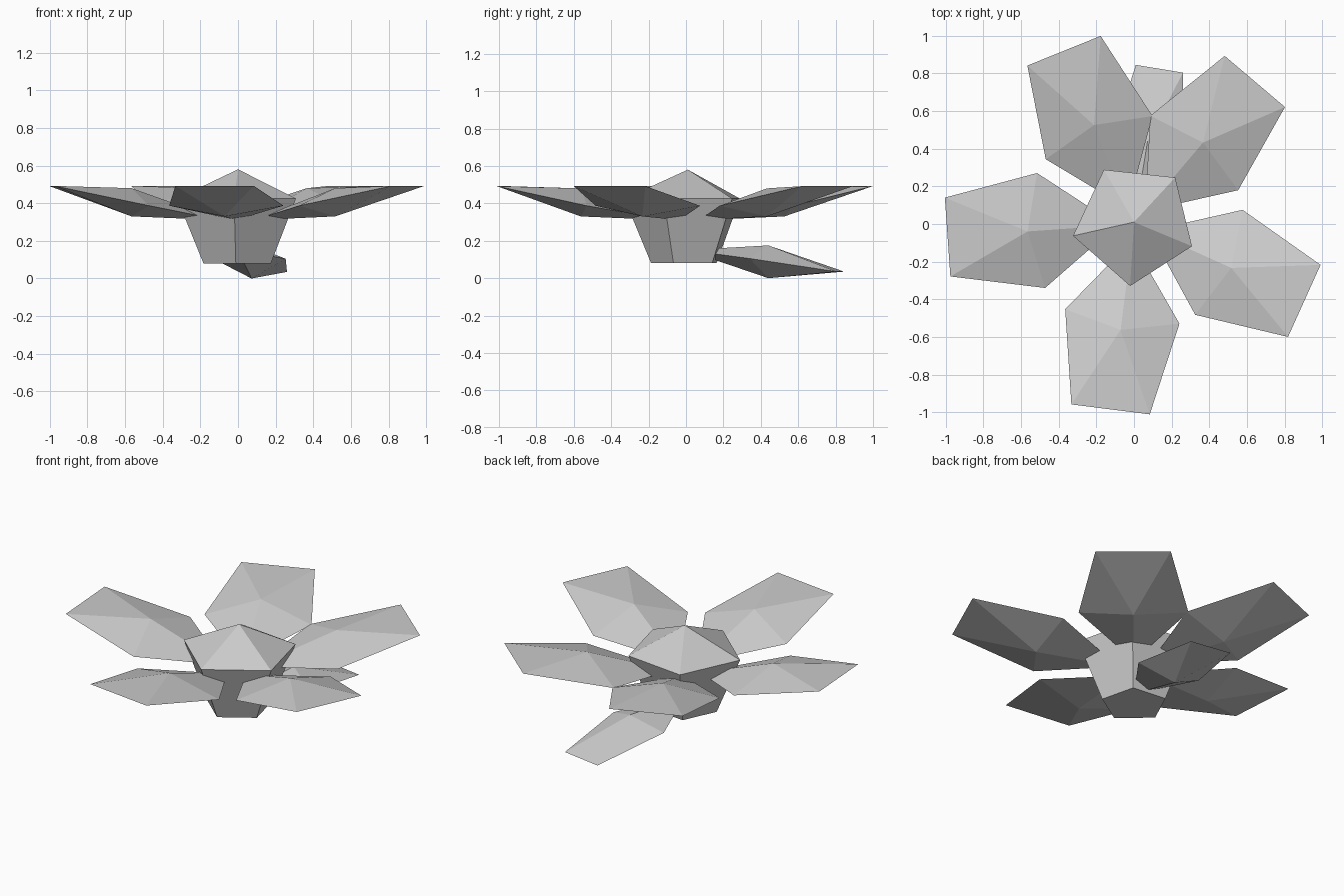
import bpy, bmesh
from math import radians, cos, sin

cube = bpy.data.objects.get("Cube")
if cube:
    bpy.data.objects.remove(cube, do_unlink=True)

grey = bpy.data.materials.new("pale_grey")
grey.use_nodes = True
colour = (0.6, 0.6, 0.6, 1)
grey.diffuse_color = colour
grey.node_tree.nodes["Principled BSDF"].inputs["Base Color"].default_value = colour


def finish(name, bm):
    """Turn a bmesh into a flat shaded object."""
    bmesh.ops.recalc_face_normals(bm, faces=bm.faces)
    mesh = bpy.data.meshes.new(name)
    bm.to_mesh(mesh)
    bm.free()
    mesh.materials.append(grey)
    bpy.context.collection.objects.link(bpy.data.objects.new(name, mesh))


def fan(bm, ring, apex):
    """Join a ring of vertices to one apex."""
    for a, b in zip(ring, ring[1:] + ring[:1]):
        bm.faces.new((a, b, apex))


def blade(name, angle, outline, peak, top, bottom):
    """Five-sided double pyramid; outline holds (reach, side, height)."""
    c, s = cos(radians(angle)), sin(radians(angle))
    bm = bmesh.new()

    def vert(r, w, z):
        return bm.verts.new((r * c - w * s, r * s + w * c, z))

    ring = [vert(*p) for p in outline]
    fan(bm, ring, vert(peak, 0, top))
    fan(bm, ring, vert(peak, 0, bottom))
    finish(name, bm)


def half_outline(inner, side, tip):
    """Mirror the side and tip points across the blade's axis."""
    (sr, sw, sz), (tr, tw, tz) = side, tip
    return [inner, (sr, -sw, sz), (tr, -tw, tz), (tr, tw, tz), (sr, sw, sz)]


# Flower centre: tapered five-sided cup with a pointed cap
bm = bmesh.new()
corners = [-21, 48.5, 119, 191, 266.4]


def ring_at(radius, z):
    return [bm.verts.new((radius * cos(radians(a)), radius * sin(radians(a)), z))
            for a in corners]


rim, base = ring_at(0.33, 0.425), ring_at(0.187, 0.08)
fan(bm, rim, bm.verts.new((0, 0.01, 0.58)))
for i in range(5):
    j = (i + 1) % 5
    bm.faces.new((base[i], base[j], rim[j], rim[i]))
bm.faces.new(base)
finish("flower_centre", bm)

# Petals rise outward around the cup
petal = half_outline((0.09, 0, 0.31), (0.495, 0.306, 0.387), (0.993, 0.21, 0.492))
petal_angles = {"right_front": -24.3, "right_back": 49.7, "left_back": 112,
                "left": 184, "front": 262.8}
for side, angle in petal_angles.items():
    blade("petal_" + side, angle, petal, 0.567, 0.48, 0.33)

# Leaf droops from the bottom of the cup
leaf = half_outline((0, 0, 0.15), (0.377, 0.195, 0.105), (0.836, 0.127, 0.035))
blade("leaf", 80.7, leaf, 0.446, 0.175, 0)
